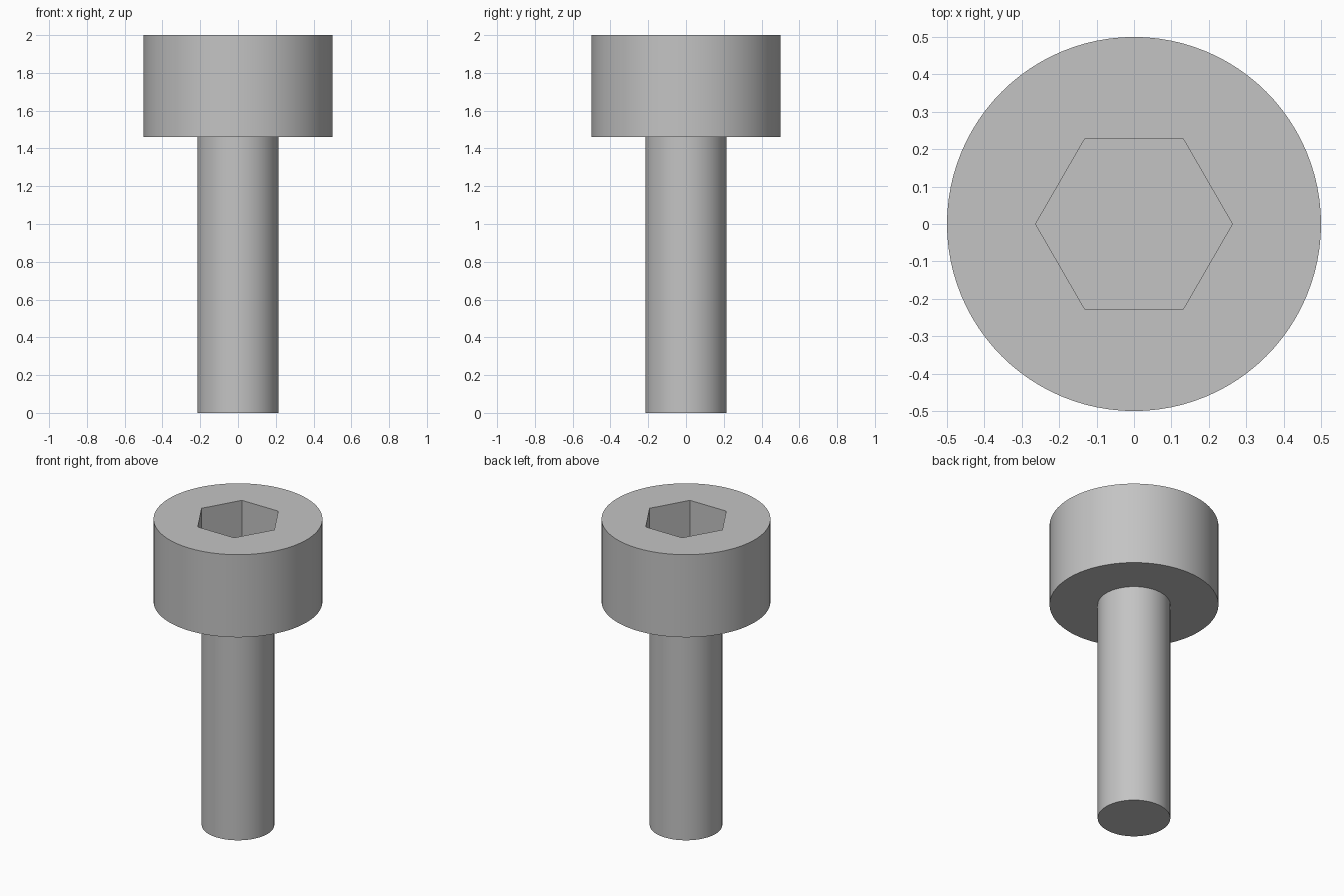
import bpy
import bmesh
from math import cos, sin, tau, radians

cube = bpy.data.objects.get("Cube")
if cube:
    bpy.data.objects.remove(cube, do_unlink=True)

SIDES = 96
HEAD_R, HEAD_Z, TOP = 0.5, 1.46, 2.0
SHAFT_R = 0.215
SOCKET_R, SOCKET_Z = 0.263, 1.7

steel = bpy.data.materials.new("grey steel")
steel.use_nodes = True
COLOUR = (0.55, 0.55, 0.55, 1)
steel.diffuse_color = COLOUR
steel.node_tree.nodes["Principled BSDF"].inputs["Base Color"].default_value = COLOUR


def ring(bm, radius, z, sides):
    """Closed loop of edges around the z axis."""
    verts = [bm.verts.new((radius * cos(tau * i / sides), radius * sin(tau * i / sides), z))
             for i in range(sides)]
    edges = [bm.edges.new((verts[i - 1], verts[i])) for i in range(sides)]
    return verts, edges


def wall(bm, low, high):
    """Quads joining two rings of equal count."""
    for i in range(len(low)):
        bm.faces.new((low[i - 1], low[i], high[i], high[i - 1]))


def annulus(bm, outer, inner):
    """Flat face between two rings."""
    bmesh.ops.triangle_fill(bm, edges=outer + inner, use_beauty=True)


def finish(bm, name):
    bmesh.ops.recalc_face_normals(bm, faces=bm.faces)
    mesh = bpy.data.meshes.new(name)
    bm.to_mesh(mesh)
    bm.free()
    mesh.materials.append(steel)
    obj = bpy.data.objects.new(name, mesh)
    bpy.context.collection.objects.link(obj)
    bpy.ops.object.select_all(action="DESELECT")
    obj.select_set(True)
    bpy.context.view_layer.objects.active = obj
    bpy.ops.object.shade_smooth_by_angle(angle=radians(30))


# Cylindrical head with a hexagonal socket
bm = bmesh.new()
base, _ = ring(bm, HEAD_R, HEAD_Z, SIDES)
rim, rim_edges = ring(bm, HEAD_R, TOP, SIDES)
mouth, mouth_edges = ring(bm, SOCKET_R, TOP, 6)
floor, _ = ring(bm, SOCKET_R, SOCKET_Z, 6)
wall(bm, base, rim)
wall(bm, floor, mouth)
bm.faces.new(base)
bm.faces.new(floor)
annulus(bm, rim_edges, mouth_edges)
finish(bm, "head")

# Plain round shaft, seated slightly inside the head
bm = bmesh.new()
tip, _ = ring(bm, SHAFT_R, 0, SIDES)
neck, _ = ring(bm, SHAFT_R, HEAD_Z + 0.02, SIDES)
wall(bm, tip, neck)
bm.faces.new(tip)
bm.faces.new(neck)
finish(bm, "shaft")
